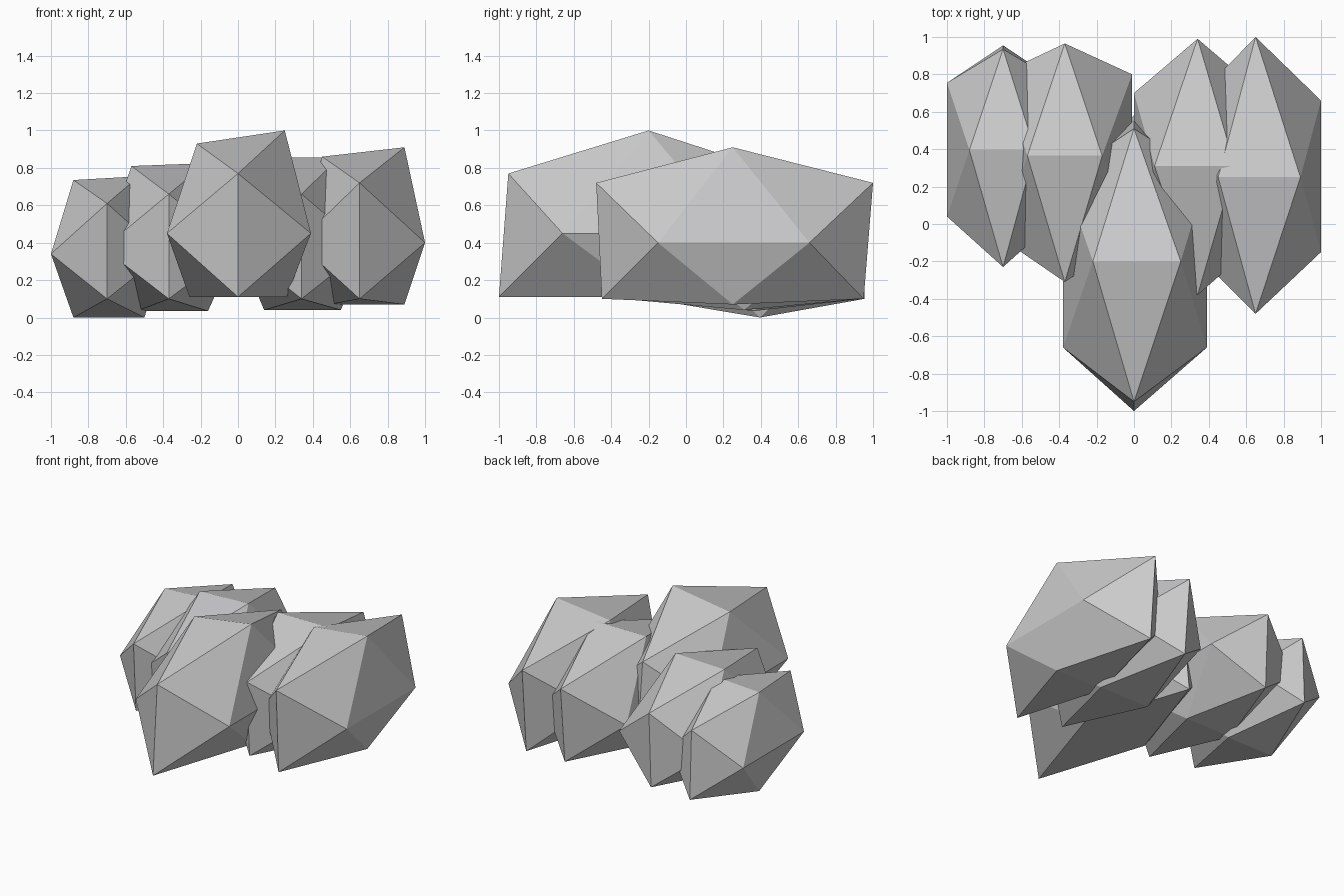
import bpy
import bmesh

cube = bpy.data.objects.get("Cube")
if cube:
    bpy.data.objects.remove(cube, do_unlink=True)

# Single stone colour
stone_grey = bpy.data.materials.new("stone_grey")
stone_grey.use_nodes = True
grey = (0.6, 0.6, 0.61, 1)
stone_grey.diffuse_color = grey
stone_grey.node_tree.nodes["Principled BSDF"].inputs["Base Color"].default_value = grey


def stone(name, centre, ridge, ridge_z, base, base_z, sides, sides_y,
          nose_y, nose_z, heel_y, heel_z):
    """Stretched twenty-sided stone: a ridge, a base edge, two side edges,
    and front and back edges given as (front, back) pairs."""
    x, y, z = centre
    points = []
    # Ridge on top and edge below, both running across
    for side in (0, 1):
        points.append((ridge[side], y, ridge_z[side]))
        points.append((base[side], y, base_z))
    # Widest edges, running front to back
    for side_x in sides:
        for side_y in sides_y:
            points.append((side_x, side_y, z))
    # Upright edges at the front and back
    for tip_y in nose_y:
        points.append((x, tip_y, nose_z))
    for tip_y in heel_y:
        points.append((x, tip_y, heel_z))

    bm = bmesh.new()
    for p in points:
        bm.verts.new(p)
    bmesh.ops.convex_hull(bm, input=list(bm.verts))
    bmesh.ops.recalc_face_normals(bm, faces=list(bm.faces))
    mesh = bpy.data.meshes.new(name)
    bm.to_mesh(mesh)
    bm.free()
    mesh.materials.append(stone_grey)
    obj = bpy.data.objects.new(name, mesh)
    bpy.context.collection.objects.link(obj)
    return obj


# Large stone in front, with a flat underside
stone("front_stone", centre=(0, -0.2, 0.45),
      ridge=(-0.22, 0.25), ridge_z=(0.93, 1.0),
      base=(-0.26, 0.26), base_z=0.11,
      sides=(-0.38, 0.39), sides_y=(-0.66, 0.26),
      nose_y=(-0.95, 0.51), nose_z=0.77,
      heel_y=(-1.0, 0.58), heel_z=0.11)

# Row of four stones behind it
stone("outer_left_stone", centre=(0.65, 0.25, 0.4),
      ridge=(0.45, 0.89), ridge_z=(0.86, 0.91),
      base=(0.49, 0.89), base_z=0.07,
      sides=(0.32, 1.0), sides_y=(-0.15, 0.66),
      nose_y=(-0.48, 1.0), nose_z=0.72,
      heel_y=(-0.45, 0.95), heel_z=0.1)

stone("inner_left_stone", centre=(0.34, 0.31, 0.37),
      ridge=(0.11, 0.54), ridge_z=(0.855, 0.855),
      base=(0.14, 0.55), base_z=0.04,
      sides=(0.0, 0.68), sides_y=(-0.08, 0.7),
      nose_y=(-0.38, 0.99), nose_z=0.66,
      heel_y=(-0.35, 0.94), heel_z=0.1)

stone("inner_right_stone", centre=(-0.37, 0.365, 0.37),
      ridge=(-0.57, -0.17), ridge_z=(0.81, 0.825),
      base=(-0.54, -0.16), base_z=0.035,
      sides=(-0.72, -0.01), sides_y=(-0.07, 0.8),
      nose_y=(-0.31, 0.965), nose_z=0.66,
      heel_y=(-0.28, 0.94), heel_z=0.1)

stone("outer_right_stone", centre=(-0.7, 0.395, 0.34),
      ridge=(-0.88, -0.53), ridge_z=(0.735, 0.755),
      base=(-0.88, -0.5), base_z=0.0,
      sides=(-1.0, -0.4), sides_y=(0.04, 0.755),
      nose_y=(-0.23, 0.935), nose_z=0.61,
      heel_y=(-0.2, 0.955), heel_z=0.1)
